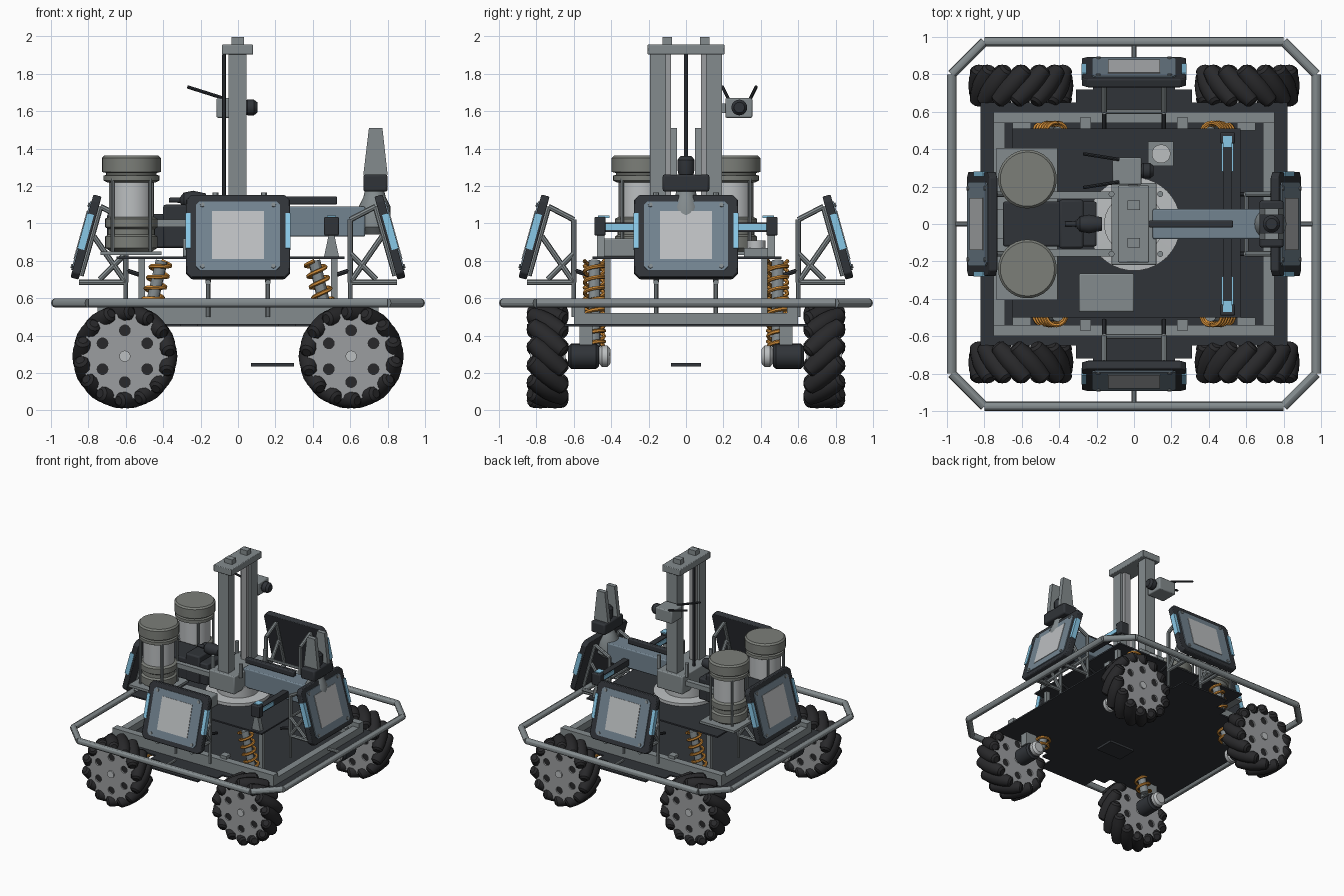
import bpy, bmesh
from math import sin, cos, pi, radians
from mathutils import Vector, Matrix

if "Cube" in bpy.data.objects:
    bpy.data.objects.remove(bpy.data.objects["Cube"])

I = Matrix.Identity(4)
S = (-1, 1)


def mat(name, r, g, b):
    m = bpy.data.materials.new(name)
    m.diffuse_color = (r, g, b, 1)
    m.use_nodes = True
    m.node_tree.nodes["Principled BSDF"].inputs["Base Color"].default_value = m.diffuse_color
    return m


GREY = mat("grey_metal", .23, .26, .27)
STEEL = mat("steel_blue", .17, .23, .28)
DARK = mat("dark", .03, .034, .04)
RUBBER = mat("rubber", .022, .022, .024)
LIGHT = mat("light_grey", .5, .52, .53)
HUB = mat("hub_grey", .33, .34, .35)
CAN = mat("canister_grey", .2, .21, .19)
BLUE = mat("light_blue", .25, .58, .8)
ORANGE = mat("orange", .65, .27, .04)


def add(name, bm, m, M=I, bevel=0):
    bmesh.ops.recalc_face_normals(bm, faces=bm.faces[:])
    me = bpy.data.meshes.new(name)
    bm.to_mesh(me)
    bm.free()
    me.materials.append(m)
    ob = bpy.data.objects.new(name, me)
    ob.matrix_world = M
    bpy.context.collection.objects.link(ob)
    if bevel:
        b = ob.modifiers.new("bevel", 'BEVEL')
        b.width, b.segments = bevel, 2
    return ob


def box(name, x0, x1, y0, y1, z0, z1, m=GREY, M=I, bevel=0):
    bm = bmesh.new()
    T = Matrix.Translation(((x0 + x1) / 2, (y0 + y1) / 2, (z0 + z1) / 2))
    bmesh.ops.create_cube(bm, size=1, matrix=T @ Matrix.Diagonal((x1 - x0, y1 - y0, z1 - z0, 1)))
    return add(name, bm, m, M, bevel)


def lathe(name, p, axis, prof, m=GREY, n=24, M=I):
    """Revolve (radius, distance) pairs around an axis through p, capping both ends."""
    bm = bmesh.new()
    rot = Vector(axis).to_track_quat('Z', 'Y')
    rings = [[bm.verts.new(Vector(p) + rot @ Vector((r * cos(2 * pi * i / n), r * sin(2 * pi * i / n), h)))
              for i in range(n)] for r, h in prof]
    for a, b in zip(rings, rings[1:]):
        for i in range(n):
            bm.faces.new((a[i], a[(i + 1) % n], b[(i + 1) % n], b[i]))
    bm.faces.new(rings[0])
    bm.faces.new(rings[-1])
    return add(name, bm, m, M)


def rod(name, a, b, r, m=GREY, n=12, M=I):
    d = Vector(b) - Vector(a)
    return lathe(name, a, d, [(r, 0), (r, d.length)], m, n, M)


def prism(name, pts, vec, m=GREY, M=I, bevel=0):
    bm = bmesh.new()
    f = bm.faces.new([bm.verts.new(p) for p in pts])
    top = bmesh.ops.extrude_face_region(bm, geom=[f])["geom"]
    bmesh.ops.translate(bm, vec=vec, verts=[v for v in top if isinstance(v, bmesh.types.BMVert)])
    return add(name, bm, m, M, bevel)


def octagon(w, h, c, y):
    q = [(w, h - c), (w - c, h), (c - w, h), (-w, h - c), (-w, c - h), (c - w, -h), (w - c, -h), (w, c - h)]
    return [(a, y, b) for a, b in q]


def hub_disc(name, y, M):
    """Disc with six lightening holes."""
    bm = bmesh.new()
    rings = [(0, 0, .232, 40)] + [(.138 * sin(k * pi / 3), .138 * cos(k * pi / 3), .029, 14) for k in range(6)]
    edges = []
    for cx, cz, r, n in rings:
        vs = [bm.verts.new((cx + r * cos(2 * pi * i / n), y, cz + r * sin(2 * pi * i / n))) for i in range(n)]
        edges += [bm.edges.new((vs[i], vs[i - 1])) for i in range(n)]
    bmesh.ops.triangle_fill(bm, edges=edges, use_beauty=True)
    top = bmesh.ops.extrude_face_region(bm, geom=bm.faces[:])["geom"]
    bmesh.ops.translate(bm, vec=(0, .012, 0), verts=[v for v in top if isinstance(v, bmesh.types.BMVert)])
    add(name, bm, HUB, M)


def spring(name, a, b, R, r, turns):
    """Coil swept as a tube."""
    a, d = Vector(a), Vector(b) - Vector(a)
    rot = d.to_track_quat('Z', 'Y')
    cu = bpy.data.curves.new(name, 'CURVE')
    cu.dimensions, cu.bevel_depth, cu.bevel_resolution = '3D', r, 1
    n = turns * 14
    sp = cu.splines.new('POLY')
    sp.points.add(n)
    for i, p in enumerate(sp.points):
        t = 2 * pi * i / 14
        p.co = (*(a + d * i / n + rot @ Vector((R * cos(t), R * sin(t), 0))), 1)
    me = bpy.data.meshes.new_from_object(bpy.data.objects.new("coil_path", cu))
    me.materials.append(ORANGE)
    bpy.context.collection.objects.link(bpy.data.objects.new(name, me))


# bumper ring
ring = [(-.8, .975), (.8, .975), (.975, .8), (.975, -.8), (.8, -.975), (-.8, -.975), (-.975, -.8), (-.975, .8)]
for i, p in enumerate(ring):
    rod("bumper_tube", (*ring[i - 1], .575), (*p, .575), .025)

# chassis plate and rails
half = [(-.82, -.65), (-.31, -.65), (-.31, -.72), (-.22, -.72), (-.22, -.85), (.22, -.85), (.22, -.72), (.31, -.72),
        (.31, -.65), (.82, -.65)]
prism("chassis_plate", [(x, y, .45) for x, y in half + [(-x, -y) for x, y in half]], (0, 0, .012), DARK)
for s in S:
    box("side_rail", -.75, .75, s * .57 - .03, s * .57 + .03, .462, .555)
    box("cross_rail", s * .72 - .03, s * .72 + .03, -.54, .54, .462, .52)
box("underside_sensor", .07, .3, -.08, .08, .235, .255, DARK)

# wheels with angled rollers, motors, suspension
for sx in S:
    for sy in S:
        M = Matrix.Translation((sx * .605, sy * .74, .29))
        for k in range(14):
            a = 2 * pi * k / 14
            rad, tan = Vector((cos(a), 0, sin(a))), Vector((-sin(a), 0, cos(a)))
            ax = (tan * sx * sy + Vector((0, 1.1, 0))).normalized()
            lathe("wheel_roller", rad * .224, ax,
                  [(.024, -.128), (.04, -.115), (.052, -.06), (.057, 0), (.052, .06), (.04, .115), (.024, .128)],
                  RUBBER, 12, M)
        hub_disc("hub_disc", .072, M)
        hub_disc("hub_disc", -.084, M)
        rod("wheel_core", (0, -.07, 0), (0, .07, 0), .19, RUBBER, 28, M)
        rod("axle_cap", (0, -.095, 0), (0, .095, 0), .03, LIGHT, 16, M)
        lathe("wheel_motor", (sx * .605, sy * .63, .29), (0, -sy, 0),
              [(.05, 0), (.067, .015), (.067, .15), (.055, .165)], DARK)
        lathe("motor_cap", (sx * .605, sy * .465, .29), (0, -sy, 0),
              [(.04, 0), (.057, .015), (.057, .045), (.04, .06)], LIGHT)
        box("motor_bracket", sx * .6 - .05, sx * .6 + .05, sy * .535 - .035, sy * .535 + .035, .35, .5)
        lo, hi = (sx * .515, sy * .49, .34), (sx * .408, sy * .49, .8)
        rod("shock_body", lo, hi, .032)
        spring("shock_spring", lo, hi, .052, .011, 8)
        box("deck_post", sx * .515 - .017, sx * .515 + .017, sy * .42 - .017, sy * .42 + .017, .46, .812)
        box("corner_gusset", sx * .26 - .03, sx * .26 + .03, sy * .54 - .03, sy * .54 + .03, .555, .58)

# tilted panels with their brackets
for k in range(4):
    R = Matrix.Rotation(k * pi / 2, 4, 'Z')
    P = R @ Matrix.Translation((0, -.815, .928)) @ Matrix.Rotation(radians(-15.5), 4, 'X')
    prism("panel_body", octagon(.278, .23, .03, -.02), (0, .045, 0), DARK, P, .006)
    prism("panel_face", octagon(.225, .19, .02, -.027), (0, .01, 0), STEEL, P)
    box("panel_plate", -.14, .14, -.031, -.02, -.13, .135, LIGHT, P)
    for s in S:
        box("panel_light", s * .268 - .014, s * .268 + .014, -.026, .012, -.07, .125, BLUE, P)
        for h in (-.17, .17):
            rod("panel_screw", (s * .19, -.034, h), (s * .19, -.02, h), .012, GREY, 10, P)
        x = s * .16
        pts = [(x, -.85, .685), (x, -.6, .685), (x, -.6, 1.02), (x, -.735, 1.09), (x, -.84, .72), (x, -.6, .98)]
        for a, b in list(zip(pts, pts[1:]))[:4] + [(pts[1], (x, -.77, .93)), ((x, -.6, .84), (x, -.74, .7))]:
            rod("panel_strut", a, b, .015, GREY, 8, R)
        rod("bracket_brace", (x, -.51, .72), (x, -.6, .75), .012, DARK, 8, R)
        rod("bracket_foot", (x, -.6, .5), (x, -.6, .69), .012, GREY, 8, R)
    rod("bumper_mount", (0, -.84, .575), (0, -.97, .575), .014, GREY, 10, R)
    rod("panel_tie", (-.16, -.6, .84), (.16, -.6, .84), .012, GREY, 8, R)

# upper deck and equipment
box("upper_deck", -.65, .57, -.5, .51, .81, .822, DARK)
box("electronics_box", -.295, 0, -.47, -.265, .822, .92, GREY, bevel=.008)
box("sensor_base", .075, .21, .31, .44, .822, .87)
rod("sensor_dome", (.145, .375, .87), (.145, .375, .91), .05, LIGHT, 24)

# turntable and mast
lathe("turntable", (0, 0, .822), (0, 0, 1), [(.25, 0), (.25, .025), (.16, .03), (.16, .12)], LIGHT, 40)
box("mast_base", -.12, .12, -.22, .22, .92, 1.07, GREY, bevel=.008)
for s in S:
    box("mast_column", -.05, .045, s * .15 - .042, s * .15 + .042, 1.05, 1.91)
    box("column_guide", -.03, .025, s * .095 - .015, s * .095 + .015, 1.05, 1.91, HUB)
    box("mast_cap_block", -.036, .032, s * .1 - .025, s * .1 + .025, 1.955, 1.997)
    for x in (-.12, .14):
        rod("base_bolt", (x, s * .16, 1.05), (x, s * .16, 1.165), .016)
box("mast_top", -.085, .08, -.205, .205, 1.902, 1.957, GREY, bevel=.005)
rod("lift_screw", (-.075, 0, 1.0), (-.075, 0, 1.902), .011, DARK)

# mast camera
box("camera_body", -.115, .04, .21, .355, 1.565, 1.67, GREY, bevel=.008)
box("camera_mount", -.03, .02, .18, .22, 1.59, 1.64)
lathe("camera_lens", (.035, .285, 1.62), (1, 0, 0), [(.03, 0), (.042, .015), (.042, .05), (.028, .068)], DARK)
for s in S:
    rod("camera_antenna", (-.08, .285 + s * .06, 1.67), (-.27, .285 + s * .09, 1.73), .009, DARK, 8)

# forward arm and launcher head
box("forward_arm", .1, .68, -.08, .08, .93, 1.09, STEEL, bevel=.008)
box("arm_slide", .08, .53, -.02, .02, 1.1, 1.145, DARK, bevel=.008)
lathe("head_joint", (.73, 0, .94), (0, 0, 1), [(.05, 0), (.085, .04), (.085, .15), (.06, .2), (.05, .24)])
box("head_block", .67, .8, -.125, .125, 1.17, 1.262, DARK, bevel=.012)
lathe("head_sensor", (.735, 0, 1.26), (0, 0, 1), [(.04, 0), (.046, .03), (.046, .08), (.03, .1)], DARK)
for s in S:
    prism("head_fin", [(.67, s * .065 - .018, 1.26), (.8, s * .065 - .018, 1.26), (.772, s * .065 - .018, 1.51),
                       (.7, s * .065 - .018, 1.51)], (0, .036, 0))

# light bar across the deck
box("light_bar", .475, .525, -.43, .43, .955, 1.005, DARK)
for s in S:
    box("light_bar_glow", .468, .532, s * .355 - .075, s * .355 + .075, .965, .998, BLUE)
    box("light_bar_end", .46, .54, s * .46 - .03, s * .46 + .03, .935, 1.035, DARK, bevel=.008)
    box("light_bar_lens", .475, .525, s * .44 - .03, s * .44 + .03, 1.03, 1.042, BLUE)
    y = s * .455 - .02
    prism("light_bar_stand", [(.46, y, .822), (.54, y, .822), (.515, y, .94), (.485, y, .94)], (0, .04, 0))

# rear body and canisters
box("rear_body", -.7, -.2, -.12, .12, .87, 1.05, DARK, bevel=.01)
box("rear_block", -.4, -.27, -.13, .13, .87, 1.1, DARK, bevel=.012)
lathe("rear_sensor", (-.37, 0, 1.125), (1, 0, 0), [(.012, 0), (.015, .06), (.04, .08), (.05, .13), (.035, .2)], DARK)
for s in S:
    box("rear_rail", -.6, -.1, s * .155 - .02, s * .155 + .02, .98, 1.02)
    y = s * .24
    box("canister_tray", -.735, -.41, y - .165, y + .165, .83, .85)
    lathe("canister_base", (-.57, y, .85), (0, 0, 1),
          [(.11, 0), (.14, .02), (.14, .08), (.125, .09), (.125, .12), (.14, .13), (.14, .175), (.12, .185)], CAN, 32)
    rod("canister_body", (-.57, y, 1.03), (-.57, y, 1.23), .12, LIGHT, 32)
    lathe("canister_lid", (-.57, y, 1.22), (0, 0, 1),
          [(.13, 0), (.15, .01), (.15, .035), (.135, .04), (.135, .05), (.157, .055), (.157, .13), (.145, .143)], CAN, 32)
    for k in range(4):
        a = pi / 4 + k * pi / 2
        p = (-.57 + .142 * cos(a), y + .142 * sin(a))
        rod("canister_rod", (*p, .85), (*p, 1.24), .01, GREY, 8)

# smooth the round parts, keep the edges sharp
bpy.ops.object.select_all(action='SELECT')
bpy.context.view_layer.objects.active = bpy.context.selected_objects[0]
bpy.ops.object.shade_smooth_by_angle()
